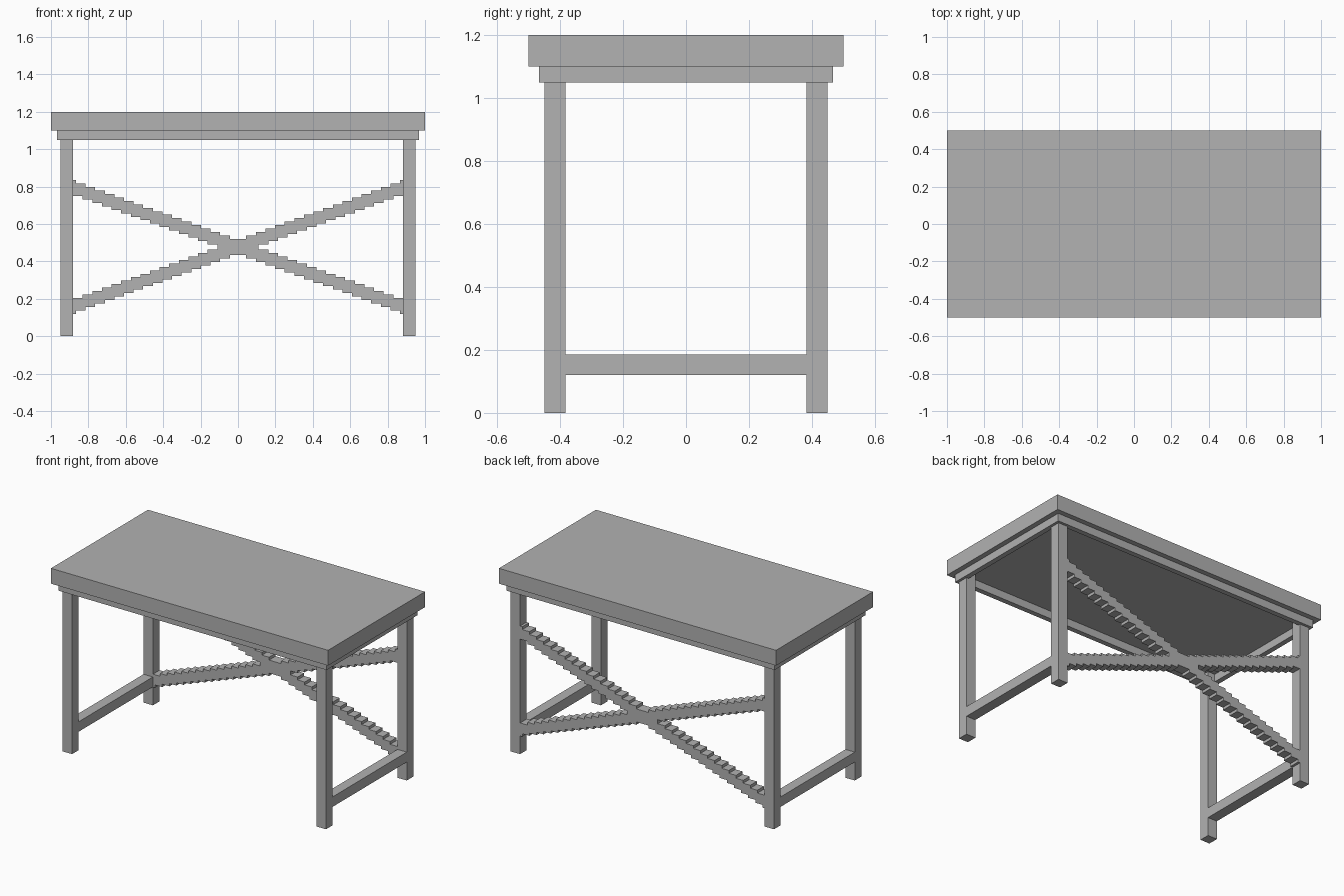
import bpy, bmesh

if "Cube" in bpy.data.objects:
    bpy.data.objects.remove(bpy.data.objects["Cube"], do_unlink=True)

grey = bpy.data.materials.new("plain grey")
grey.use_nodes = True
COLOUR = (0.445, 0.445, 0.445, 1)
grey.diffuse_color = COLOUR
grey.node_tree.nodes["Principled BSDF"].inputs["Base Color"].default_value = COLOUR


def finish(name, bm):
    bmesh.ops.recalc_face_normals(bm, faces=bm.faces)
    mesh = bpy.data.meshes.new(name)
    bm.to_mesh(mesh)
    bm.free()
    mesh.materials.append(grey)
    ob = bpy.data.objects.new(name, mesh)
    bpy.context.collection.objects.link(ob)
    return ob


def box(name, low, high):
    bm = bmesh.new()
    bmesh.ops.create_cube(bm, size=1)
    for v in bm.verts:
        v.co = [high[i] if v.co[i] > 0 else low[i] for i in range(3)]
    return finish(name, bm)


def prism(name, outline, y0, y1):
    """Extrude an x-z outline from y0 to y1."""
    bm = bmesh.new()
    face = bm.faces.new([bm.verts.new((x, y0, z)) for x, z in outline])
    new = bmesh.ops.extrude_face_region(bm, geom=[face])["geom"]
    for v in new:
        if isinstance(v, bmesh.types.BMVert):
            v.co.y = y1
    return finish(name, bm)


LEG_X, LEG_Y, LEG_IN = 0.95, 0.45, 0.067
APRON_X, APRON_Y, APRON_T = 0.967, 0.467, 0.033
LOW, HIGH = 1.05, 1.1

# Table top
box("table_top", (-1, -0.5, HIGH), (1, 0.5, 1.2))

# Apron frame under the top
for side, s in (("front", -1), ("back", 1)):
    ys = sorted((s * APRON_Y, s * (APRON_Y - APRON_T)))
    box(side + "_apron", (-APRON_X, ys[0], LOW), (APRON_X, ys[1], HIGH))
for side, s in (("right", -1), ("left", 1)):
    xs = sorted((s * APRON_X, s * (APRON_X - APRON_T)))
    inner = APRON_Y - APRON_T
    box(side + "_apron", (xs[0], -inner, LOW), (xs[1], inner, HIGH))

    # Legs and low side stretcher
    xs = sorted((s * LEG_X, s * (LEG_X - LEG_IN)))
    for end, t in (("front", -1), ("back", 1)):
        ys = sorted((t * LEG_Y, t * (LEG_Y - LEG_IN)))
        box(f"{end}_{side}_leg", (xs[0], ys[0], 0), (xs[1], ys[1], HIGH))
    y = LEG_Y - LEG_IN
    box(side + "_stretcher", (xs[0], -y, 0.12), (xs[1], y, 0.185))

# Stepped cross braces between the back legs
STEPS, HALF, REACH, RISE, MID = 36, 0.0333, 0.9, 0.325, 0.477
centres = [(2 * i / (STEPS - 1) - 1) for i in range(STEPS)]
for name, s in (("rising_brace", 1), ("falling_brace", -1)):
    top, bottom = [], []
    prev_top = MID - RISE - HALF
    for c in centres:
        x, z = c * REACH, MID + c * RISE
        top += [(x - HALF, prev_top), (x - HALF, z + HALF)]
        prev_top = z + HALF
    # The lower edge is the upper edge turned half way round
    bottom = [(-x, 2 * MID - z) for x, z in top]
    outline = [(s * x, z) for x, z in top + bottom]
    prism(name, outline, LEG_Y - LEG_IN, LEG_Y)
